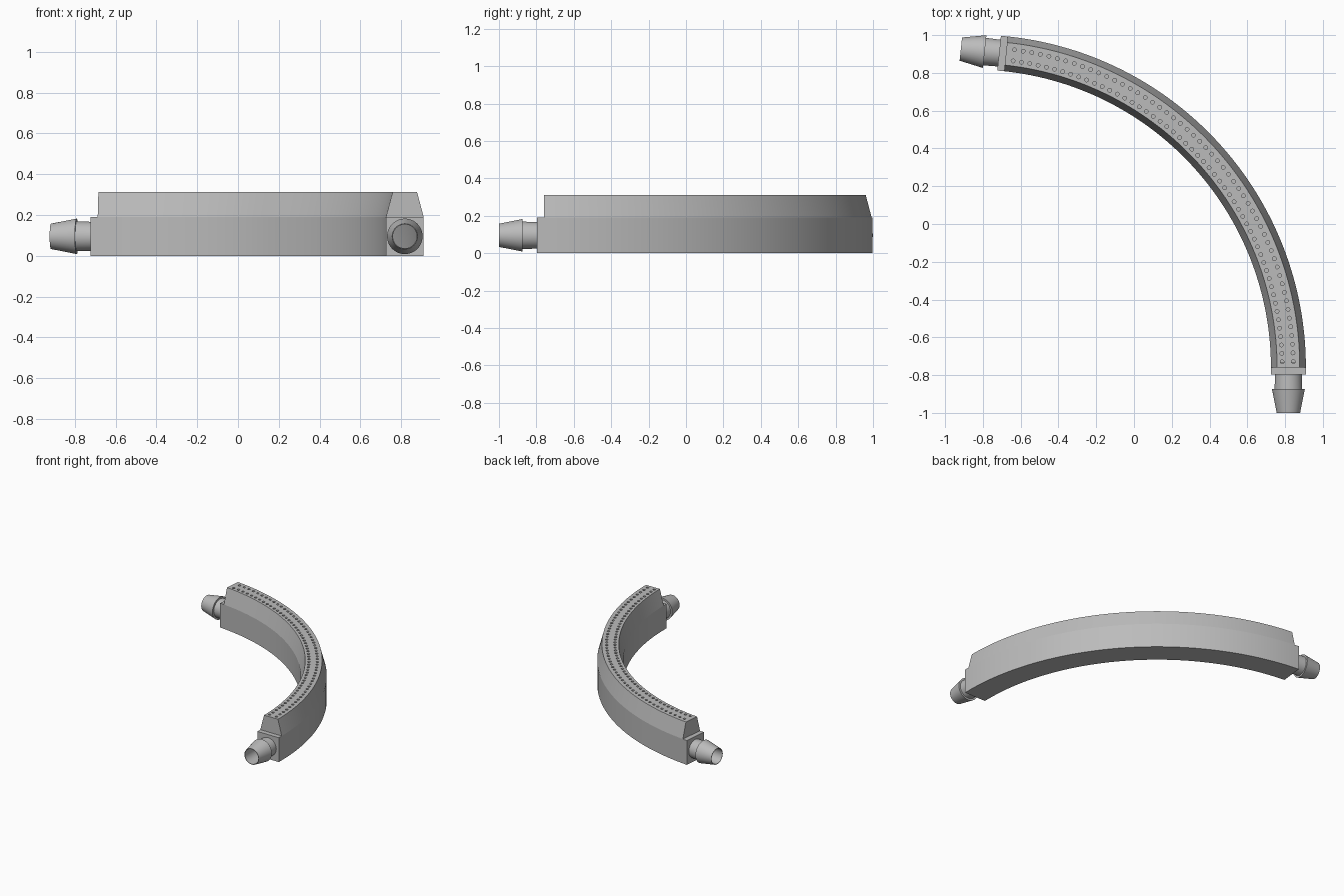
import bpy, bmesh
from math import radians, sin, cos, pi
from mathutils import Vector

if "Cube" in bpy.data.objects:
    bpy.data.objects.remove(bpy.data.objects["Cube"])

# Arc layout
CENTRE = Vector((-0.8525, -0.76, 0))
RADIUS = 1.67
SPAN = 84.0
AXIS_Z = 0.0955

grey = bpy.data.materials.new("plain grey")
grey.use_nodes = True
grey.diffuse_color = (0.5, 0.5, 0.5, 1)
grey.node_tree.nodes["Principled BSDF"].inputs["Base Color"].default_value = (0.5, 0.5, 0.5, 1)


def on_arc(offset, angle, z, along=0.0):
    """Point at a radial offset, moved along the tangent at that angle."""
    a = radians(angle)
    return (CENTRE + Vector((cos(a), sin(a), 0)) * (RADIUS + offset)
            + Vector((-sin(a), cos(a), 0)) * along + Vector((0, 0, z)))


def skin(bm, rings, closed=False):
    """Bridge point rings; cap the ends unless the rings close on themselves."""
    loops = [[bm.verts.new(p) for p in ring] for ring in rings]
    n = len(loops[0])
    pairs = list(zip(loops, loops[1:]))
    if closed:
        pairs.append((loops[-1], loops[0]))
    else:
        bm.faces.new(loops[0])
        bm.faces.new(loops[-1])
    for a, b in pairs:
        for i in range(n):
            j = (i + 1) % n
            bm.faces.new((a[i], a[j], b[j], b[i]))


def finish(bm, name):
    bmesh.ops.recalc_face_normals(bm, faces=bm.faces)
    mesh = bpy.data.meshes.new(name)
    bm.to_mesh(mesh)
    bm.free()
    mesh.materials.append(grey)
    obj = bpy.data.objects.new(name, mesh)
    bpy.context.collection.objects.link(obj)
    return obj


def select(obj):
    bpy.ops.object.select_all(action='DESELECT')
    obj.select_set(True)
    bpy.context.view_layer.objects.active = obj


def cut(obj, cutter):
    cutter.hide_render = True
    mod = obj.modifiers.new("cut", 'BOOLEAN')
    mod.operation = 'DIFFERENCE'
    mod.solver = 'EXACT'
    mod.object = cutter
    select(obj)
    bpy.ops.object.modifier_apply(modifier=mod.name)


def sweep(name, profile, start, stop, steps=84):
    bm = bmesh.new()
    skin(bm, [[on_arc(o, start + (stop - start) * i / steps, z) for o, z in profile]
              for i in range(steps + 1)])
    return finish(bm, name)


def circle(radius, angle, along, sides=40):
    return [on_arc(radius * cos(t), angle, AXIS_Z + radius * sin(t), along)
            for t in (2 * pi * i / sides for i in range(sides))]


def symmetric(half):
    return half + [(-o, z) for o, z in reversed(half)]


# Curved body with a tapered top and a hollow channel
body = sweep("curved_body", symmetric([(0.0925, 0), (0.0925, 0.19), (0.06, 0.312)]), 0, SPAN)
cutters = [sweep("channel_cutter", symmetric([(0.065, 0.03), (0.065, 0.18), (0.046, 0.285)]),
                 1, SPAN - 1)]
cut(body, cutters[0])

# Two rows of outlet holes along the top
bm = bmesh.new()
HOLES = 53
for row in (-0.033, 0.026):
    for i in range(HOLES):
        c = on_arc(row, 1.05 + i * (SPAN - 2.5) / (HOLES - 1), 0)
        skin(bm, [[c + Vector((0.01 * cos(t), 0.01 * sin(t), z))
                   for t in (2 * pi * k / 12 for k in range(12))] for z in (0.25, 0.34)])
cutters.append(finish(bm, "hole_cutter"))
cut(body, cutters[-1])

# End flanges and barbed hose fittings
parts = [body]
FITTING = [(0.03, 0.071), (0.113, 0.073), (0.113, 0.087),
           (0.24, 0.062), (0.24, 0.058), (0.03, 0.058)]
for side, angle, way in (("front", 0, -1), ("left_end", SPAN, 1)):
    bm = bmesh.new()
    skin(bm, [circle(0.058, angle, way * s) for s in (-0.045, 0.1)])
    bore = finish(bm, side + "_bore_cutter")
    cutters.append(bore)

    bm = bmesh.new()
    skin(bm, [[on_arc(o, angle, z, way * s) for o, z in
               symmetric([(0.0925, 0), (0.0925, 0.19)])] for s in (0, 0.0365)])
    flange = finish(bm, side + "_flange")
    cut(flange, bore)
    cut(body, bore)

    bm = bmesh.new()
    skin(bm, [circle(r, angle, way * s) for s, r in FITTING], closed=True)
    parts += [flange, finish(bm, side + "_hose_fitting")]

for c in cutters:
    bpy.data.objects.remove(c)

# Smooth curves, crisp edges
for obj in parts:
    select(obj)
    bpy.ops.object.shade_smooth_by_angle(angle=radians(14 if obj is body else 25))
